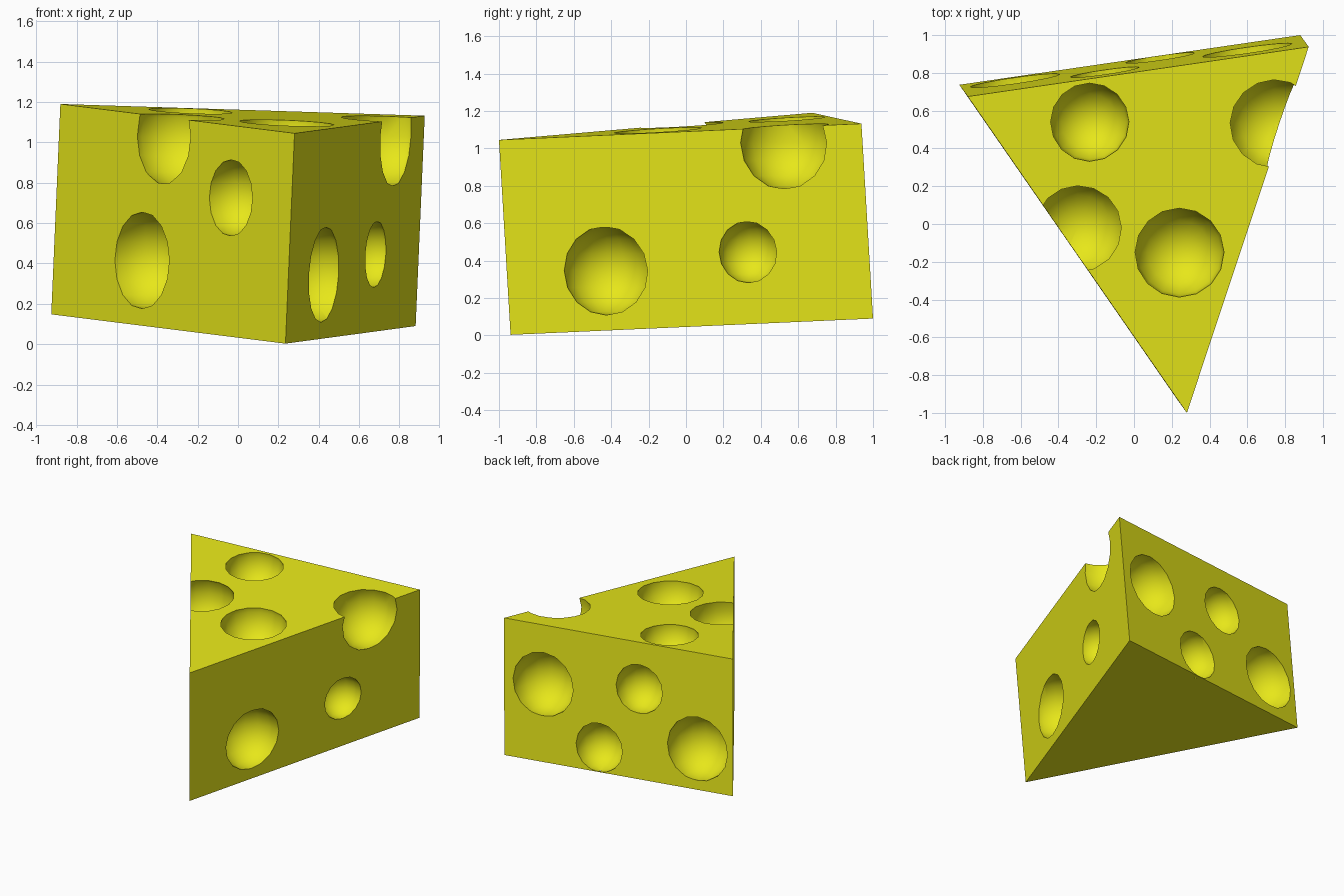
import bpy, bmesh, math
from mathutils import Vector, Matrix
from mathutils.geometry import intersect_line_plane

if "Cube" in bpy.data.objects:
    bpy.data.objects.remove(bpy.data.objects["Cube"])

# Corners of the slightly tilted wedge: left, front, right
top = [Vector(p) for p in ((-0.88, 0.675, 1.19), (0.28, -1.0, 1.045), (0.925, 0.938, 1.132))]
down = Vector((-0.045, 0.062, -1.042))
L, F, R = top


def finish(bm, name):
    bmesh.ops.recalc_face_normals(bm, faces=bm.faces)
    mesh = bpy.data.meshes.new(name)
    bm.to_mesh(mesh)
    bm.free()
    obj = bpy.data.objects.new(name, mesh)
    bpy.context.collection.objects.link(obj)
    return obj


# Solid wedge: triangle extruded downwards
bm = bmesh.new()
face = bm.faces.new([bm.verts.new(p + down) for p in top])
ext = bmesh.ops.extrude_face_region(bm, geom=[face], use_keep_orig=True)
moved = [g for g in ext["geom"] if isinstance(g, bmesh.types.BMVert)]
bmesh.ops.translate(bm, verts=moved, vec=-down)
cheese = finish(bm, "cheese_wedge")

# Hole groups: point on the face, outward normal, sight axis, (centre, radius)
X, Y, Z = Vector((1, 0, 0)), Vector((0, 1, 0)), Vector((0, 0, 1))
groups = [
    (L, (F - L).cross(R - L), Z, [((-0.235, 0.54, 0), 0.21), ((0.24, -0.15, 0), 0.238)]),
    (L, down.cross(F - L), Y, [((-0.475, 0, 0.415), 0.24), ((-0.035, 0, 0.725), 0.19)]),
    (F, down.cross(R - F), X, [((0, -0.43, 0.345), 0.237), ((0, 0.33, 0.445), 0.165)]),
    (R, down.cross(L - R), Y, [((0.60, 0, 0.69), 0.243), ((-0.155, 0, 0.81), 0.187),
                               ((0.14, 0, 0.30), 0.187), ((-0.63, 0, 0.45), 0.243)]),
]
# Two holes that bite through the top edges
holes = [(Vector((-0.30, -0.02, 1.03)), 0.25), (Vector((0.74, 0.535, 1.03)), 0.25)]
for origin, normal, axis, items in groups:
    normal.normalize()
    for point, radius in items:
        p = Vector(point)
        c = intersect_line_plane(p - axis * 5, p + axis * 5, origin, normal)
        holes.append((c - normal * 0.02, radius * 1.005))

# Sphere cutters
bm = bmesh.new()
for centre, radius in holes:
    bmesh.ops.create_uvsphere(bm, u_segments=16, v_segments=8, radius=radius,
                              matrix=Matrix.Translation(centre))
cutter = finish(bm, "hole_cutter")
cutter.hide_render = True
for poly in cutter.data.polygons:
    poly.use_smooth = True

# Yellow cheese material
mat = bpy.data.materials.new("cheese_yellow")
mat.diffuse_color = (0.8, 0.8, 0.01, 1)
mat.use_nodes = True
mat.node_tree.nodes["Principled BSDF"].inputs["Base Color"].default_value = mat.diffuse_color
cheese.data.materials.append(mat)
cutter.data.materials.append(mat)

# Carve the holes and shade them smooth
mod = cheese.modifiers.new("holes", 'BOOLEAN')
mod.operation = 'DIFFERENCE'
mod.solver = 'EXACT'
mod.object = cutter
bpy.context.view_layer.objects.active = cheese
cheese.select_set(True)
bpy.ops.object.modifier_apply(modifier=mod.name)
bpy.data.objects.remove(cutter)
bpy.ops.object.shade_smooth_by_angle(angle=math.radians(35))
